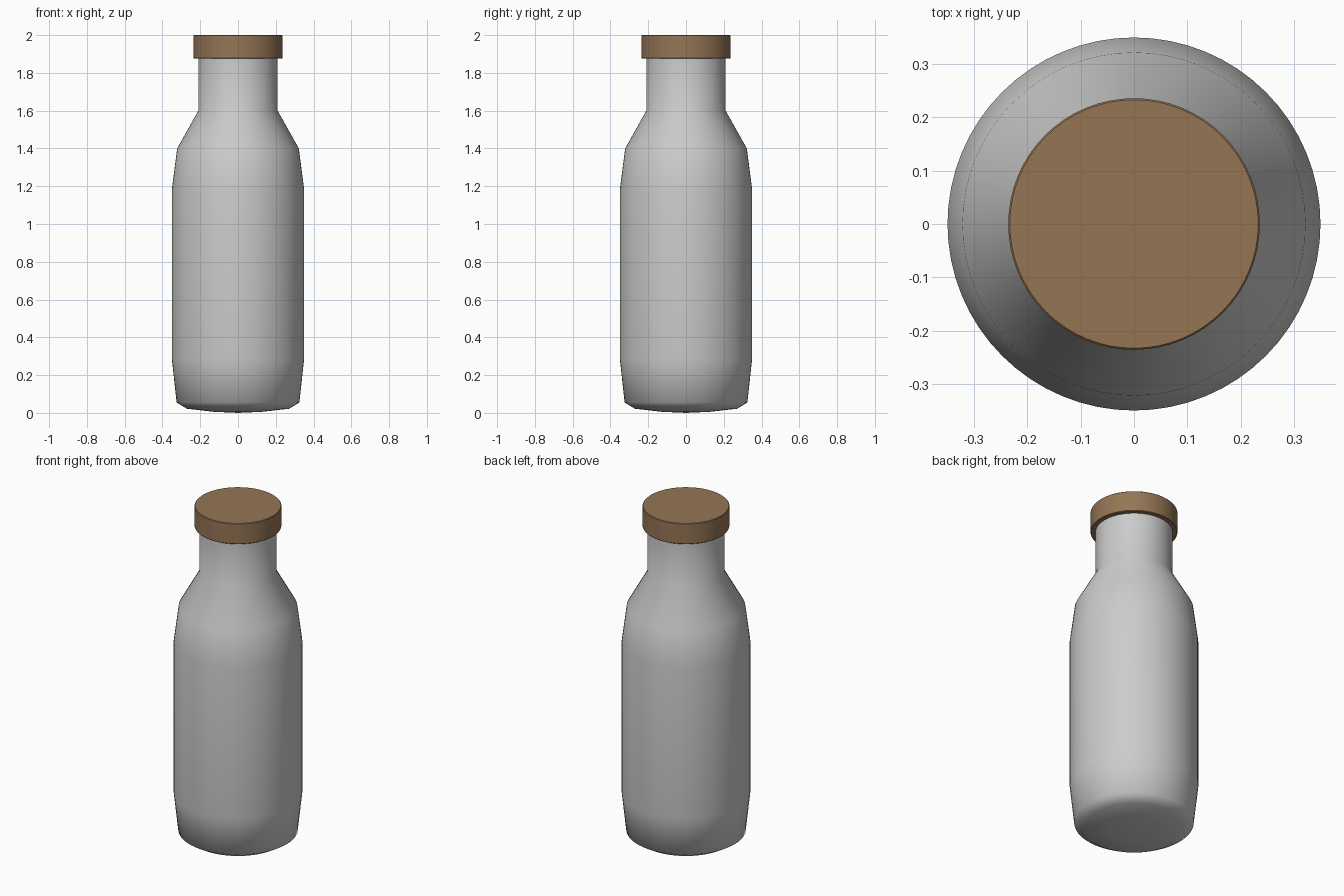
import bpy, bmesh, math

if "Cube" in bpy.data.objects:
    bpy.data.objects.remove(bpy.data.objects["Cube"])


def lathe(name, profile, angle, steps=64):
    """Revolve an (r, z) profile around the z axis."""
    bm = bmesh.new()
    verts = [bm.verts.new((r, 0, z)) for r, z in profile]
    edges = [bm.edges.new(p) for p in zip(verts, verts[1:])]
    bmesh.ops.spin(bm, geom=verts + edges, cent=(0, 0, 0), axis=(0, 0, 1),
                   angle=math.tau, steps=steps, use_duplicate=False)
    bmesh.ops.remove_doubles(bm, verts=bm.verts, dist=1e-4)
    bmesh.ops.recalc_face_normals(bm, faces=bm.faces)
    mesh = bpy.data.meshes.new(name)
    bm.to_mesh(mesh)
    bm.free()
    obj = bpy.data.objects.new(name, mesh)
    bpy.context.collection.objects.link(obj)
    bpy.ops.object.select_all(action='DESELECT')
    obj.select_set(True)
    bpy.context.view_layer.objects.active = obj
    bpy.ops.object.shade_smooth_by_angle(angle=math.radians(angle))
    return obj


# Bottle body: shallow foot, straight wall, shoulder and neck
lathe("bottle", [(0, 0.0), (0.13, 0.006), (0.27, 0.022), (0.325, 0.055),
                 (0.35, 0.285), (0.35, 1.185), (0.322, 1.4),
                 (0.21, 1.6), (0.21, 1.88), (0, 1.88)], 60)

# Flat lid
lid = lathe("lid", [(0, 1.876), (0.233, 1.876), (0.236, 1.879),
                    (0.236, 1.997), (0.233, 2.0), (0, 2.0)], 30)
brown = bpy.data.materials.new("brown_lid")
brown.diffuse_color = (0.30, 0.18, 0.09, 1)
brown.use_nodes = True
brown.node_tree.nodes["Principled BSDF"].inputs["Base Color"].default_value = brown.diffuse_color
lid.data.materials.append(brown)
